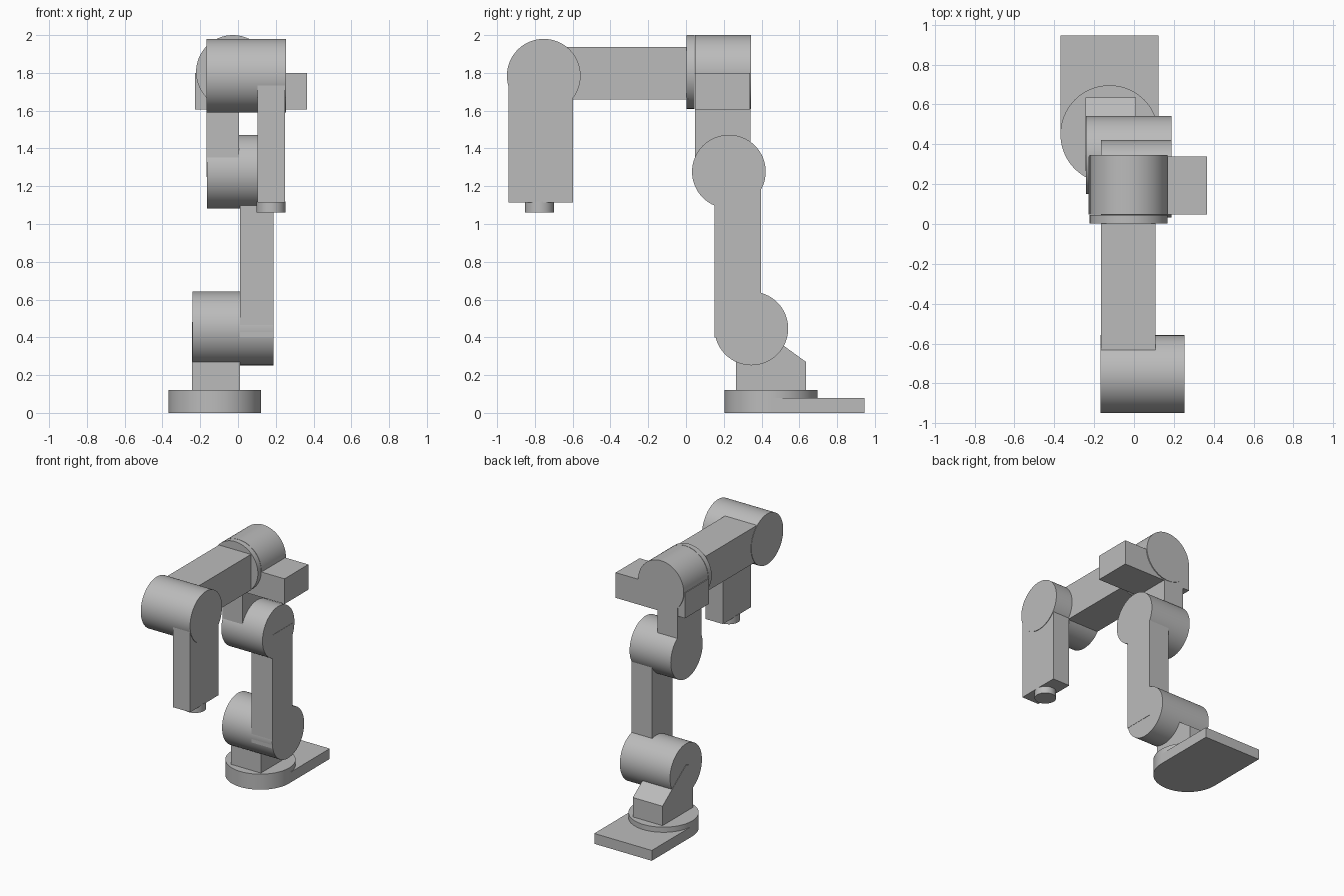
import bpy
import bmesh
import math
from mathutils import Matrix, Vector

if "Cube" in bpy.data.objects:
    bpy.data.objects.remove(bpy.data.objects["Cube"], do_unlink=True)

grey = bpy.data.materials.new("machine grey")
grey.use_nodes = True
colour = (0.5, 0.5, 0.5, 1)
grey.diffuse_color = colour
grey.node_tree.nodes["Principled BSDF"].inputs["Base Color"].default_value = colour


def finish(name, bm):
    """Turn a bmesh into a grey object with sharp rims and smooth sides."""
    bmesh.ops.recalc_face_normals(bm, faces=bm.faces)
    mesh = bpy.data.meshes.new(name)
    bm.to_mesh(mesh)
    bm.free()
    mesh.materials.append(grey)
    ob = bpy.data.objects.new(name, mesh)
    bpy.context.collection.objects.link(ob)
    bpy.ops.object.select_all(action="DESELECT")
    ob.select_set(True)
    bpy.context.view_layer.objects.active = ob
    bpy.ops.object.shade_smooth_by_angle(angle=math.radians(30))
    return ob


def block(name, x, y, z):
    """Box given by its extent along each axis."""
    bm = bmesh.new()
    bmesh.ops.create_cube(bm, size=1)
    for v in bm.verts:
        v.co = Vector([(a + b) / 2 + c * (b - a) for (a, b), c in zip((x, y, z), v.co)])
    return finish(name, bm)


def drum(name, axis, span, centre, radius):
    """Cylinder along an axis; centre holds the other two coordinates in order."""
    pos = list(centre)
    pos.insert("XYZ".index(axis), sum(span) / 2)
    turn = {"X": Matrix.Rotation(math.pi / 2, 4, "Y"),
            "Y": Matrix.Rotation(math.pi / 2, 4, "X"),
            "Z": Matrix()}[axis]
    bm = bmesh.new()
    bmesh.ops.create_cone(bm, cap_ends=True, segments=64, radius1=radius, radius2=radius,
                          depth=span[1] - span[0], matrix=Matrix.Translation(pos) @ turn)
    return finish(name, bm)


def prism(name, x, profile):
    """Extrude a side profile of (y, z) points across x."""
    bm = bmesh.new()
    face = bm.faces.new([bm.verts.new((x[0], y, z)) for y, z in profile])
    new = bmesh.ops.extrude_face_region(bm, geom=[face])["geom"]
    verts = [g for g in new if isinstance(g, bmesh.types.BMVert)]
    bmesh.ops.translate(bm, vec=(x[1] - x[0], 0, 0), verts=verts)
    return finish(name, bm)


R = 0.195  # shared joint radius

# Base and pedestal
drum("base_disc", "Z", (0, 0.12), (-0.123, 0.45), 0.246)
block("base_plate", (-0.369, 0.123), (0.45, 0.945), (0, 0.08))
prism("pedestal", (-0.244, 0.01),
      [(0.265, 0.1), (0.635, 0.1), (0.635, 0.27), (0.346, 0.48), (0.265, 0.45)])

# Lower joint, lower link and elbow
drum("lower_joint_housing", "X", (-0.242, 0.01), (0.346, 0.447), R)
drum("lower_joint_rotor", "X", (0.01, 0.187), (0.346, 0.447), R)
block("lower_link", (0.011, 0.189), (0.152, 0.397), (0.4, 1.277))
drum("elbow_rotor", "X", (0.01, 0.187), (0.227, 1.277), R)
drum("elbow_housing", "X", (-0.165, 0.01), (0.227, 1.277), R)

# Upper bracket with the roll joint and its side motor
block("upper_bracket", (-0.167, 0.005), (0.047, 0.342), (1.25, 1.8))
block("side_motor", (-0.228, 0.365), (0.047, 0.338), (1.605, 1.8))
drum("roll_joint_housing", "Y", (0.047, 0.345), (-0.027, 1.805), R)
drum("roll_joint_flange", "Y", (0.003, 0.044), (-0.027, 1.805), R)

# Forearm and wrist
block("forearm", (-0.165, 0.108), (-0.72, 0.01), (1.66, 1.937))
drum("wrist_housing", "X", (-0.168, 0.108), (-0.753, 1.785), R)
drum("wrist_rotor", "X", (0.108, 0.254), (-0.753, 1.785), R)
block("wrist_link", (0.102, 0.25), (-0.941, -0.597), (1.115, 1.785))
drum("tool_flange", "Z", (1.062, 1.12), (0.175, -0.775), 0.077)
